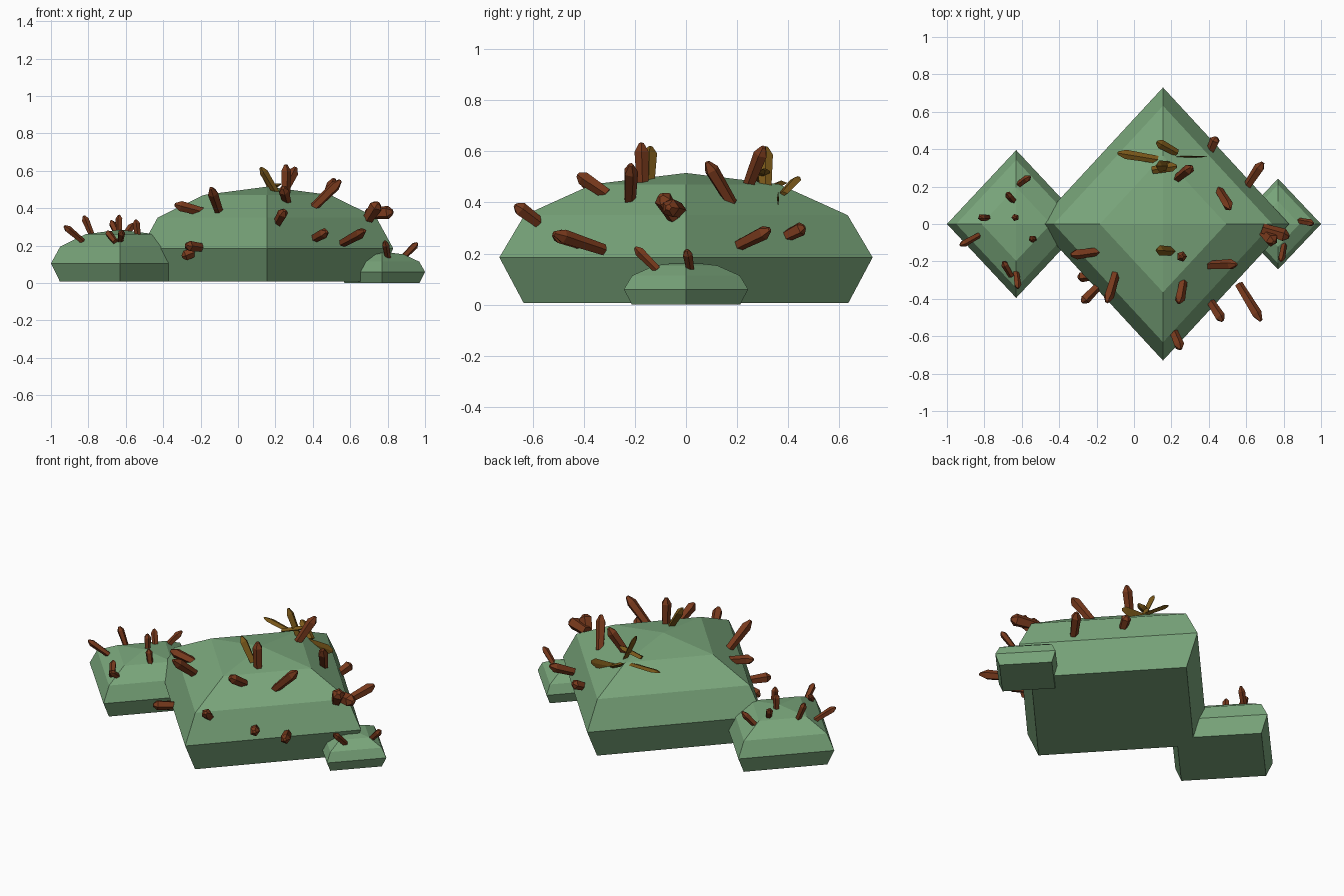
import bpy, bmesh, math
from mathutils import Vector

if "Cube" in bpy.data.objects:
    bpy.data.objects.remove(bpy.data.objects["Cube"])


def material(name, rgb):
    m = bpy.data.materials.new(name)
    m.diffuse_color = (*rgb, 1)
    m.use_nodes = True
    m.node_tree.nodes["Principled BSDF"].inputs["Base Color"].default_value = m.diffuse_color
    return m


GREEN = material("moss_green", (0.195, 0.385, 0.20))
BROWN = material("bark_brown", (0.19, 0.042, 0.012))
OCHRE = material("dry_ochre", (0.19, 0.095, 0.01))


def loft(name, rings, mat):
    """Flat-faced skin through rings of equal size; single-point rings make tips."""
    bm = bmesh.new()
    vs = [[bm.verts.new(p) for p in r] for r in rings]
    for a, b in zip(vs, vs[1:]):
        n = max(len(a), len(b))
        for i in range(n):
            j = (i + 1) % n
            if len(b) == 1:
                bm.faces.new((a[i], a[j], b[0]))
            else:
                bm.faces.new((a[i], a[j], b[j], b[i]))
    bm.faces.new(vs[0][::-1])
    bmesh.ops.recalc_face_normals(bm, faces=bm.faces)
    me = bpy.data.meshes.new(name)
    bm.to_mesh(me)
    bm.free()
    me.materials.append(mat)
    ob = bpy.data.objects.new(name, me)
    bpy.context.collection.objects.link(ob)
    return ob


def mound(name, cx, rx, ry, bottom, equator, top):
    """Four-sided squashed dome, cut off flat below its widest ring."""
    prof = [(0.87, bottom)]
    for deg in (0, 30, 60):
        a = math.radians(deg)
        prof.append((math.cos(a), equator + (top - equator) * math.sin(a)))
    rings = [[(cx + rx * f, 0, z), (cx, ry * f, z), (cx - rx * f, 0, z), (cx, -ry * f, z)]
             for f, z in prof]
    loft(name, rings + [[(cx, 0, top)]], GREEN)


def spike(name, base, tip, r, mat=BROWN, flat=1.0, sides=5):
    """Shaft that widens slightly, then closes to a blunt point."""
    base, tip = Vector(base), Vector(tip)
    axis = tip - base
    q = axis.to_track_quat('Z', 'Y')
    rings = []
    for t, f in ((-0.1, 0.8), (0.78, 1.0), (0.98, 0.35)):
        rings.append([base + axis * t + q @ Vector((r * f * math.cos(k * math.tau / sides),
                                                    r * f * flat * math.sin(k * math.tau / sides), 0))
                      for k in range(sides)])
    loft(name, rings + [[tip]], mat)


# mounds
mound("large_mound", 0.155, 0.675, 0.73, 0.007, 0.185, 0.515)
mound("left_mound", -0.63, 0.37, 0.395, 0.007, 0.105, 0.285)
mound("right_mound", 0.77, 0.23, 0.243, 0.0, 0.06, 0.168)

# brown spikes on the large mound (base, tip)
big = [
    ((.41, .395, .27), (.44, .465, .305)),
    ((.61, .21, .235), (.69, .33, .295)),
    ((.46, .17, .41), (.515, .08, .56)),
    ((.41, -.22, .41), (.55, -.215, .55)),
    ((.24, .25, .48), (.31, .305, .62)),
    ((.255, -.17, .47), (.255, -.175, .635)),
    ((.26, -.32, .44), (.24, -.425, .51)),
    ((.21, -.575, .32), (.25, -.67, .39)),
    ((.41, -.42, .24), (.475, -.52, .275)),
    ((.57, -.34, .22), (.68, -.52, .28)),
    ((.70, -.03, .37), (.83, -.07, .38)),
    ((.70, -.05, .35), (.75, -.10, .43)),
    ((-.19, -.145, .38), (-.34, -.165, .42)),
    ((-.10, -.27, .38), (-.145, -.42, .51)),
    ((-.20, -.34, .19), (-.28, -.42, .20)),
    ((-.22, -.275, .17), (-.30, -.285, .14)),
]
for i, (b, t) in enumerate(big):
    spike(f"large_mound_spike_{i}", b, t, 0.037 if i in (10, 11) else 0.029)

# brown spikes on the small mounds
small = [
    ((-.84, -.065, .23), (-.93, -.115, .305)),
    ((-.785, .035, .265), (-.825, .035, .36)),
    ((-.64, .12, .25), (-.68, .165, .335)),
    ((-.63, .20, .22), (-.555, .255, .32)),
    ((-.635, .035, .27), (-.635, .035, .365)),
    ((-.535, -.08, .25), (-.547, -.08, .34)),
    ((-.66, -.27, .225), (-.70, -.20, .275)),
    ((-.63, -.265, .225), (-.62, -.345, .28)),
    ((.80, -.12, .145), (.785, -.20, .225)),
    ((.89, .015, .145), (.96, .003, .215)),
]
for i, (b, t) in enumerate(small):
    spike(f"small_mound_spike_{i}", b, t, 0.02)

# thin ochre shards near the crown: base, tip, radius, flatness
shards = [
    ((.19, .31, .47), (.12, .31, .62), 0.03, .5),
    ((.11, .29, .49), (.23, .31, .53), 0.025, .5),
    ((.22, .385, .44), (.12, .44, .50), 0.025, .5),
    ((.12, .345, .46), (-.09, .38, .48), 0.025, .4),
    ((.24, .36, .42), (.39, .36, .41), 0.004, 7),
    ((.20, -.145, .49), (.12, -.14, .62), 0.028, .8),
]
for i, (b, t, r, f) in enumerate(shards):
    spike(f"ochre_shard_{i}", b, t, r, OCHRE, f, 4)
